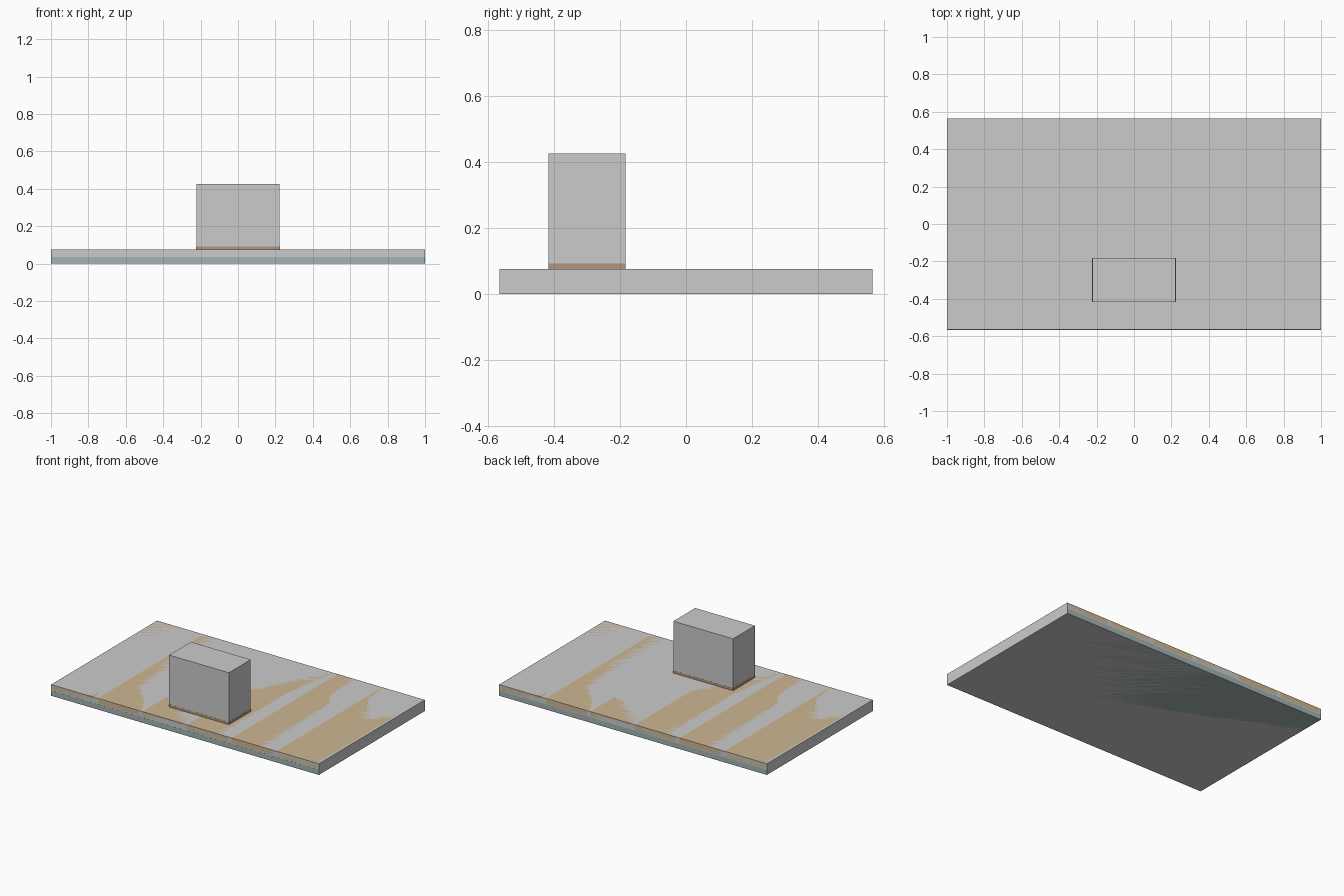
import bpy
import bmesh
from mathutils import Vector

if "Cube" in bpy.data.objects:
    bpy.data.objects.remove(bpy.data.objects["Cube"])


def material(name, rgb):
    mat = bpy.data.materials.new(name)
    mat.diffuse_color = (*rgb, 1)
    mat.use_nodes = True
    mat.node_tree.nodes["Principled BSDF"].inputs["Base Color"].default_value = mat.diffuse_color
    return mat


def box(name, low, high, mat=None):
    """Axis-aligned box between two opposite corners."""
    low, high = Vector(low), Vector(high)
    bm = bmesh.new()
    bmesh.ops.create_cube(bm, size=1)
    bmesh.ops.scale(bm, vec=high - low, verts=bm.verts)
    bmesh.ops.translate(bm, vec=(low + high) / 2, verts=bm.verts)
    mesh = bpy.data.meshes.new(name)
    bm.to_mesh(mesh)
    bm.free()
    if mat:
        mesh.materials.append(mat)
    obj = bpy.data.objects.new(name, mesh)
    bpy.context.collection.objects.link(obj)
    return obj


tan = material("tan_wood", (0.62, 0.47, 0.29))
brown = material("brown_trim", (0.45, 0.30, 0.20))
slate = material("slate_green", (0.36, 0.46, 0.45))

X, Y, TOP = 1.0, 0.565, 0.075

# Grey outer volumes: wide slab and upright block near the front
box("platform_slab", (-X, -Y, 0), (X, Y, TOP))
box("upright_block", (-0.223, -0.416, TOP), (0.223, -0.183, 0.425))

# Dark lower layer of the slab, showing as a strip along the front
box("lower_layer", (-X, -Y - 0.0005, 0), (X, Y, 0.035), slate)

# Wooden boards flush with the slab top, separated by narrow gaps
count, gap = 6, 0.03
pitch = 2 * X / count
for i in range(count):
    left = -X + i * pitch + gap / 2
    box(f"deck_board_{i + 1}", (left, -Y, 0.04),
        (left + pitch - gap, Y, TOP), tan)

# Thin trim around the foot of the block
box("block_trim", (-0.2235, -0.4165, TOP), (0.2235, -0.1825, 0.092), brown)
